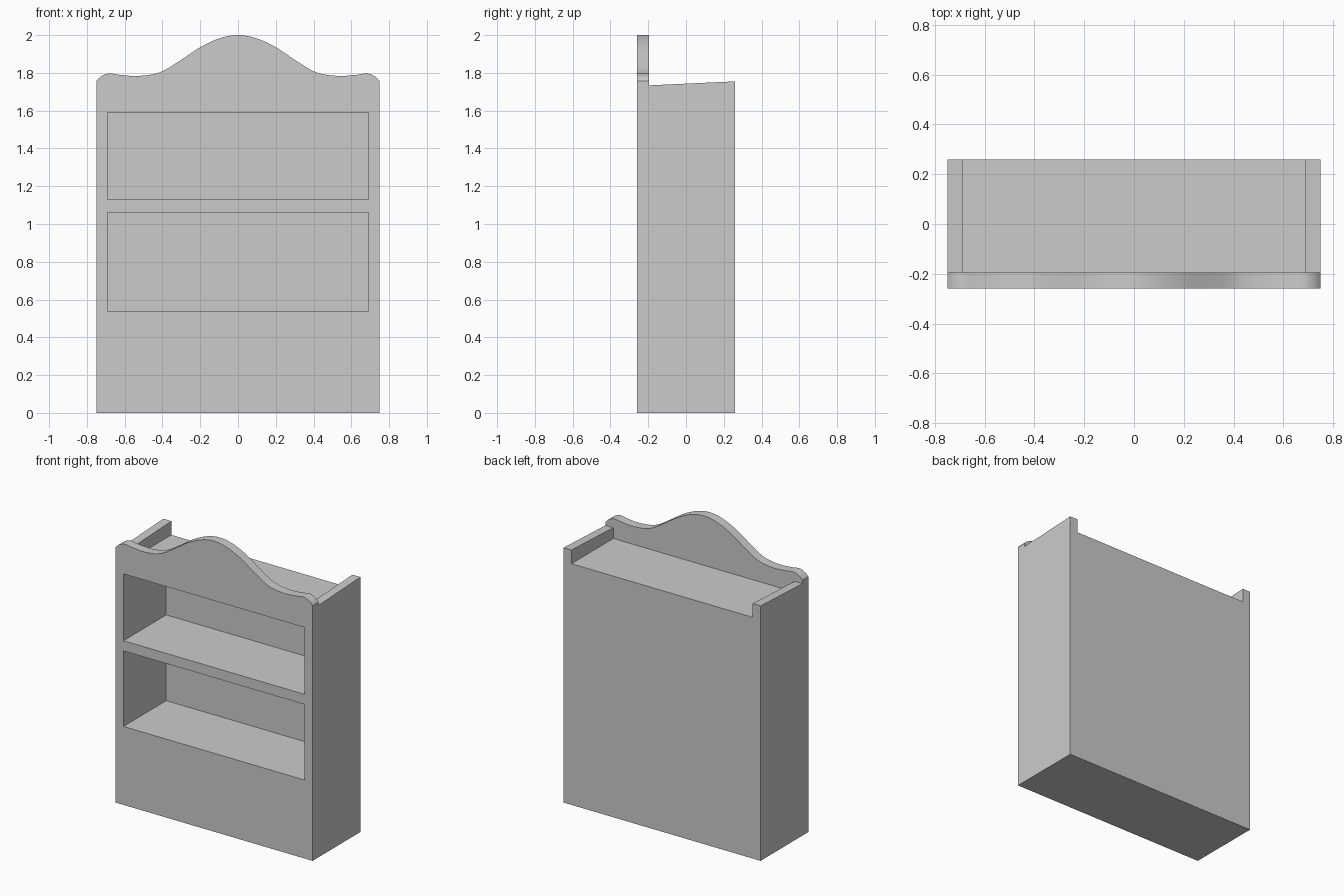
import bpy, bmesh
from mathutils import Vector

if "Cube" in bpy.data.objects:
    bpy.data.objects.remove(bpy.data.objects["Cube"])

HW, FRONT, BACK = 0.75, -0.26, 0.26
PANEL_BACK = -0.195
INNER = 0.69


def prism(name, pts, offset):
    """Extrude a closed outline of 3D points by an offset vector."""
    bm = bmesh.new()
    face = bm.faces.new([bm.verts.new(p) for p in pts])
    ext = bmesh.ops.extrude_face_region(bm, geom=[face])
    moved = [g for g in ext["geom"] if isinstance(g, bmesh.types.BMVert)]
    bmesh.ops.translate(bm, verts=moved, vec=offset)
    bmesh.ops.recalc_face_normals(bm, faces=bm.faces)
    me = bpy.data.meshes.new(name)
    bm.to_mesh(me)
    bm.free()
    ob = bpy.data.objects.new(name, me)
    bpy.context.collection.objects.link(ob)
    return ob


def side_prism(name, half_width, yz):
    """Prism spanning x, from a y-z outline."""
    return prism(name, [(-half_width, y, z) for y, z in yz], (2 * half_width, 0, 0))


def catmull(points, steps):
    """Smooth curve through the points."""
    p = [Vector(q) for q in points]
    p = [2 * p[0] - p[1]] + p + [2 * p[-1] - p[-2]]
    out = []
    for i in range(1, len(p) - 2):
        a, b, c, d = p[i - 1:i + 3]
        for s in range(steps):
            t = s / steps
            out.append(0.5 * (2 * b + (c - a) * t + (2 * a - 5 * b + 4 * c - d) * t * t
                              + (3 * b - a - 3 * c + d) * t ** 3))
    return out + [p[-2]]


# Bookcase body with the scalloped crest outline
half = [(-0.75, 1.757), (-0.725, 1.781), (-0.683, 1.797), (-0.62, 1.789),
        (-0.525, 1.784), (-0.413, 1.803), (-0.307, 1.865), (-0.2, 1.936),
        (-0.095, 1.984), (0, 2.0)]
crest = catmull(half + [(-x, z) for x, z in half[-2::-1]], 4)
outline = [(-HW, 0)] + [tuple(v) for v in crest] + [(HW, 0)]
bookcase = prism("bookcase", [(x, FRONT, z) for x, z in outline], (0, BACK - FRONT, 0))

# Cutters: sloped side tops, recessed top, two shelf niches
rise = (1.755 - 1.734) / (BACK - PANEL_BACK)
cutters = [
    side_prism("side_top_cutter", 1, [(PANEL_BACK, 1.734), (0.5, 1.734 + rise * (0.5 - PANEL_BACK)),
                                      (0.5, 2.3), (PANEL_BACK, 2.3)]),
    side_prism("top_recess_cutter", INNER, [(PANEL_BACK, 1.66), (0.5, 1.66),
                                            (0.5, 2.3), (PANEL_BACK, 2.3)]),
]
for name, low, high in (("lower_niche_cutter", 0.54, 1.06), ("upper_niche_cutter", 1.13, 1.59)):
    cutters.append(side_prism(name, INNER, [(-0.5, low), (0.205, low), (0.205, high), (-0.5, high)]))

for ob in bpy.context.selected_objects:
    ob.select_set(False)
bpy.context.view_layer.objects.active = bookcase
bookcase.select_set(True)
for c in cutters:
    m = bookcase.modifiers.new(c.name, "BOOLEAN")
    m.operation, m.solver, m.object = "DIFFERENCE", "EXACT", c
    bpy.ops.object.modifier_apply(modifier=m.name)
    bpy.data.objects.remove(c)

bpy.ops.object.shade_smooth_by_angle(angle=0.5)
